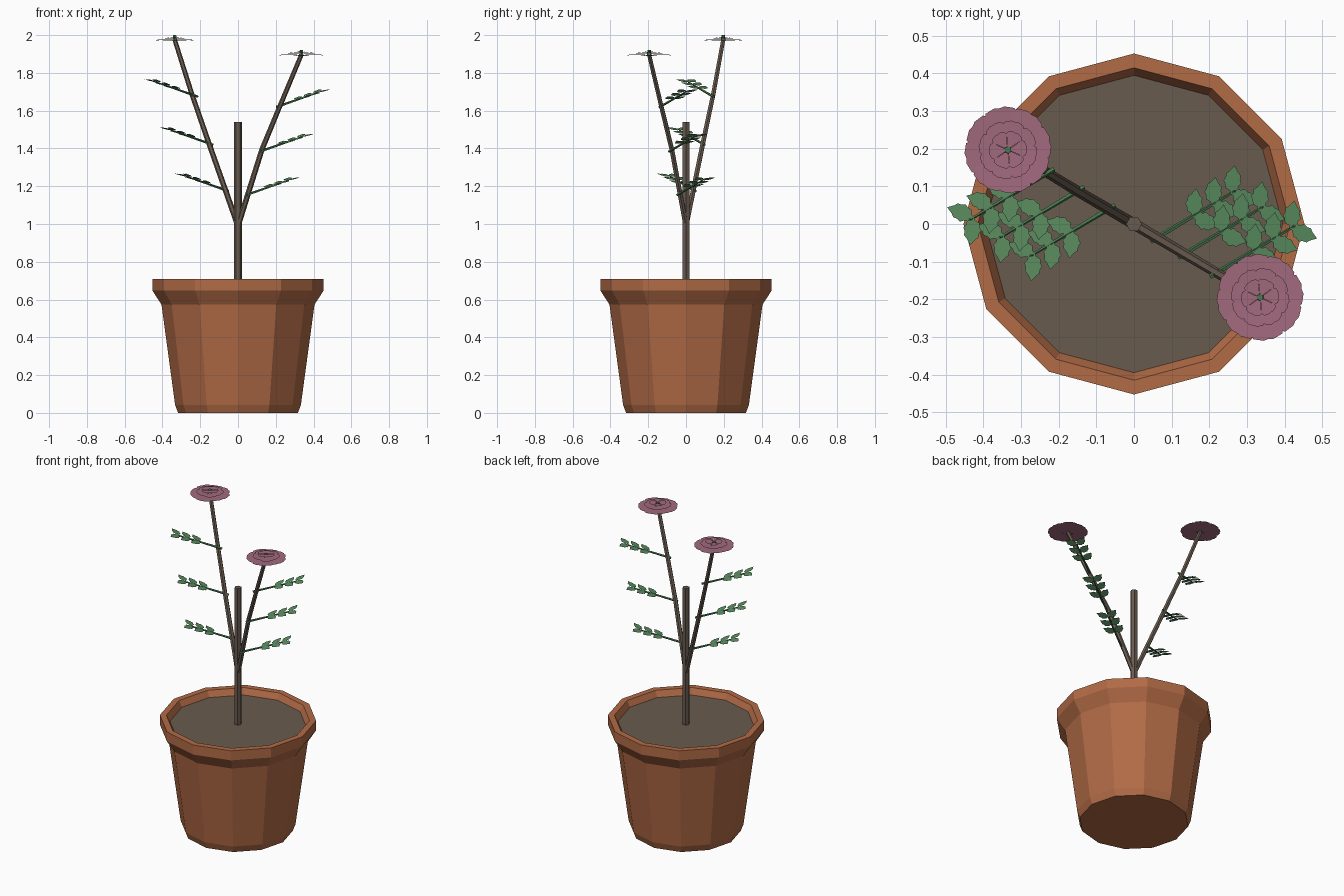
import bpy, bmesh, math
from mathutils import Vector, Matrix

if "Cube" in bpy.data.objects:
    bpy.data.objects.remove(bpy.data.objects["Cube"])


def material(name, rgb):
    m = bpy.data.materials.new(name)
    lin = [((c / 255 + 0.055) / 1.055) ** 2.4 for c in rgb]
    m.diffuse_color = (*lin, 1)
    m.use_nodes = True
    m.node_tree.nodes["Principled BSDF"].inputs["Base Color"].default_value = m.diffuse_color
    return m


TERRACOTTA = material("terracotta", (178, 107, 70))
SOIL = material("soil_brown", (105, 91, 78))
BARK = material("bark_brown", (105, 91, 80))
LEAF = material("leaf_green", (91, 142, 97))
STALK = material("stalk_green", (70, 122, 80))
PINK = material("petal_pink", (162, 106, 126))


def finish(name, bm, mat, solid=True):
    if solid:
        bmesh.ops.recalc_face_normals(bm, faces=bm.faces)
    me = bpy.data.meshes.new(name)
    bm.to_mesh(me)
    bm.free()
    me.materials.append(mat)
    ob = bpy.data.objects.new(name, me)
    bpy.context.collection.objects.link(ob)
    return ob


def lathe(bm, profile, sides):
    """Rings of (radius, z) joined by quads, first ring capped."""
    rings = [[bm.verts.new((r * math.cos(2 * math.pi * i / sides),
                            r * math.sin(2 * math.pi * i / sides), z))
              for i in range(sides)] for r, z in profile]
    for a, b in zip(rings, rings[1:]):
        for i in range(sides):
            j = (i + 1) % sides
            bm.faces.new((a[i], a[j], b[j], b[i]))
    return rings


def tube(bm, points, r0, r1, sides=6):
    """Tapered, capped tube along a path."""
    pts = [Vector(p) for p in points]
    rot = (pts[-1] - pts[0]).to_track_quat('Z', 'Y')
    rings = []
    for k, p in enumerate(pts):
        r = r0 + (r1 - r0) * k / (len(pts) - 1)
        rings.append([bm.verts.new(p + rot @ Vector((r * math.cos(2 * math.pi * i / sides),
                                                     r * math.sin(2 * math.pi * i / sides), 0)))
                      for i in range(sides)])
    for a, b in zip(rings, rings[1:]):
        for i in range(sides):
            j = (i + 1) % sides
            bm.faces.new((a[i], a[j], b[j], b[i]))
    bm.faces.new(rings[0][::-1])
    bm.faces.new(rings[-1])


def blade(bm, half, mat4):
    """Flat blade from half an outline (length, half width), mirrored over its axis."""
    outline = half + [(x, -y) for x, y in half[::-1] if y > 0]
    bm.faces.new([bm.verts.new(mat4 @ Vector((x, y, 0))) for x, y in outline[::-1]])


# Pot with rim
bm = bmesh.new()
rings = lathe(bm, [(0.317, 0), (0.333, 0.042), (0.405, 0.573), (0.453, 0.647),
                   (0.453, 0.708), (0.415, 0.708), (0.395, 0.67)], 12)
bm.faces.new(rings[0][::-1])
finish("pot", bm, TERRACOTTA)

# Soil disc
bm = bmesh.new()
bmesh.ops.create_circle(bm, cap_ends=True, segments=12, radius=0.395,
                        matrix=Matrix.Translation((0, 0, 0.67)))
finish("soil", bm, SOIL, solid=False)

# Main stem
bm = bmesh.new()
tube(bm, [(0, 0, 0.66), (0, 0, 1.54)], 0.021, 0.021)
finish("main_stem", bm, BARK)

# Half outline of a serrated leaflet
LEAFLET = [(0, 0), (0.008, 0.004), (0.013, 0.017), (0.024, 0.019), (0.032, 0.025),
           (0.042, 0.020), (0.053, 0.020), (0.060, 0.012), (0.077, 0)]


def build_leaf(name, start, heading):
    """Compound leaf: rising stalk with three pairs of leaflets."""
    frame = (Matrix.Translation(start) @ Matrix.Rotation(heading, 4, 'Z')
             @ Matrix.Rotation(-0.29, 4, 'Y'))
    bm = bmesh.new()
    tube(bm, [frame @ Vector((-0.02, 0, 0)), frame @ Vector((0.25, 0, 0))], 0.007, 0.004, 5)
    finish(name + "_stalk", bm, STALK)
    bm = bmesh.new()
    for s in (0.115, 0.177, 0.239):
        for side in (1, -1):
            blade(bm, LEAFLET, frame @ Matrix.Translation((s, 0, 0.004))
                  @ Matrix.Rotation(side * math.radians(50), 4, 'Z'))
    finish(name + "_leaflets", bm, LEAF, solid=False)


# Flower layers: petal count, radius, half width, height, twist
LAYERS = [(8, 0.115, 0.046, -0.022, 0.2), (8, 0.078, 0.029, -0.010, 0.55),
          (6, 0.050, 0.022, 0.002, 0.1)]


def build_flower(name, x, y, top):
    bm = bmesh.new()
    for n, r, w, dz, twist in LAYERS:
        half = [(0, 0), (0.45 * r, 0.55 * w), (0.75 * r, w), (0.92 * r, 0.85 * w),
                (r, 0.3 * w), (0.98 * r, 0)]
        for i in range(n):
            # tiny alternating lift keeps overlapping petals apart
            blade(bm, half, Matrix.Translation((x, y, top - 0.008 + dz + 0.003 * (i % 2)))
                  @ Matrix.Rotation(twist + 2 * math.pi * i / n, 4, 'Z')
                  @ Matrix.Rotation(-0.03, 4, 'Y'))
    finish(name + "_petals", bm, PINK, solid=False)
    bm = bmesh.new()
    bmesh.ops.create_cone(bm, cap_ends=True, segments=6, radius1=0.013, radius2=0.009,
                          depth=0.03, matrix=Matrix.Translation((x, y, top - 0.015)))
    finish(name + "_centre", bm, STALK)


# Two flowering branches: side sign, path as (x, y, z), leaf heights, flower top
BRANCHES = [
    ("left", -1, [(0, 0, 0.99), (0.155, 0.09, 1.43), (0.245, 0.145, 1.69), (0.335, 0.197, 1.975)],
     [(0.068, 1.18), (0.15, 1.425), (0.23, 1.68)], 2.0),
    ("right", 1, [(0, 0, 0.99), (0.127, 0.075, 1.395), (0.22, 0.13, 1.62), (0.335, 0.195, 1.895)],
     [(0.062, 1.16), (0.135, 1.39), (0.22, 1.625)], 1.92),
]
for name, s, path, leaves, top in BRANCHES:
    bm = bmesh.new()
    tube(bm, [(s * x, -s * y, z) for x, y, z in path], 0.015, 0.012)
    finish(name + "_branch", bm, BARK)
    for k, (x, z) in enumerate(leaves):
        build_leaf(f"{name}_leaf_{k + 1}", Vector((s * x, -s * x * 0.59, z)),
                   math.radians(31 if s > 0 else 211))
    build_flower(name + "_flower", s * path[-1][0], -s * path[-1][1], top)
